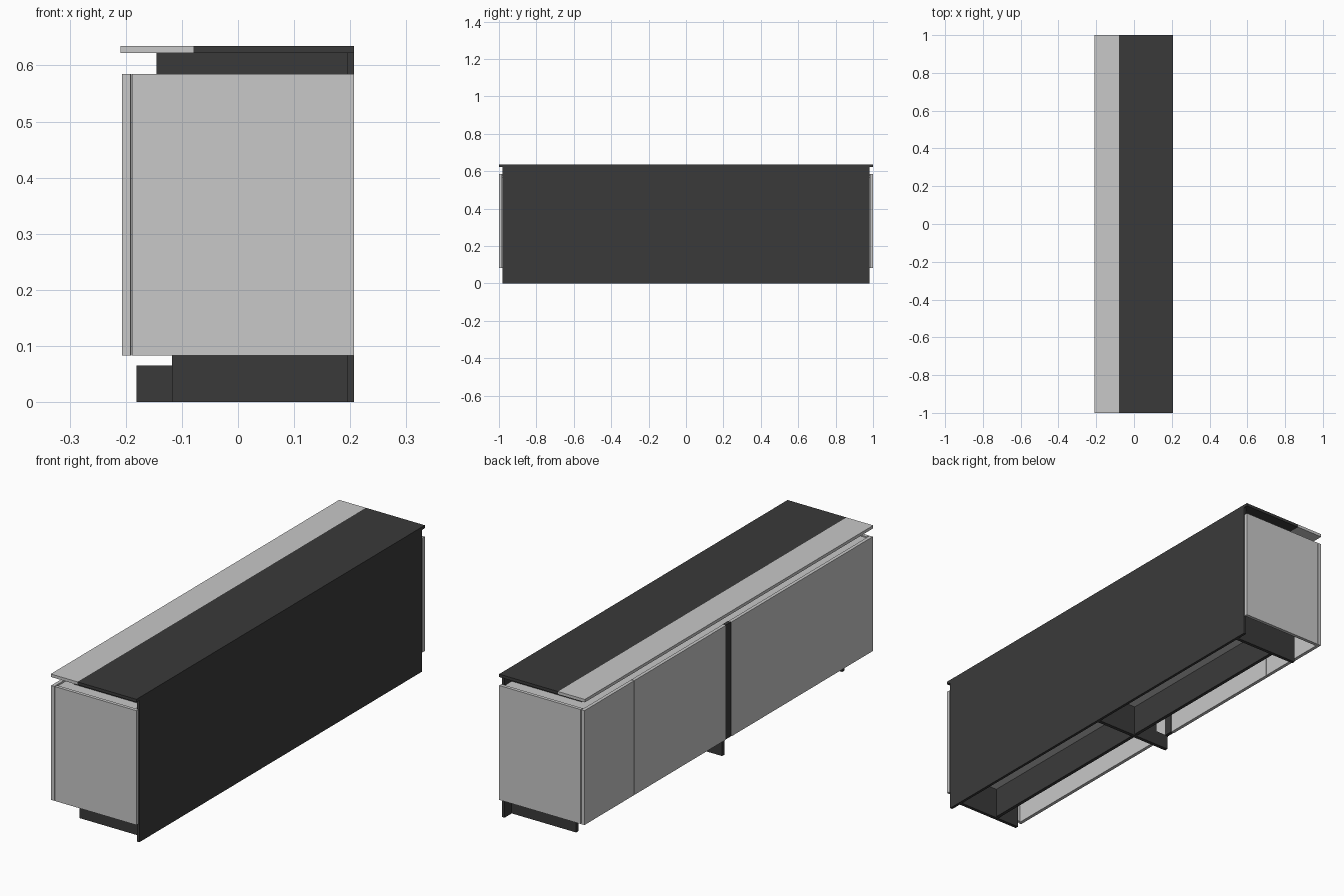
import bpy

cube = bpy.data.objects.get("Cube")
if cube:
    bpy.data.objects.remove(cube, do_unlink=True)


def material(name, value):
    mat = bpy.data.materials.new(name)
    mat.use_nodes = True
    colour = (value, value, value, 1)
    mat.diffuse_color = colour
    mat.node_tree.nodes["Principled BSDF"].inputs["Base Color"].default_value = colour
    return mat


light = material("light grey", 0.58)
dark = material("charcoal", 0.042)


def board(name, x, y, z, mat):
    """Rectangular board given by its (low, high) range on each axis."""
    spans = (x, y, z)
    bpy.ops.mesh.primitive_cube_add(size=1, location=[(a + b) / 2 for a, b in spans])
    obj = bpy.context.object
    obj.name = name
    obj.scale = [b - a for a, b in spans]
    bpy.ops.object.transform_apply(location=False, rotation=False, scale=True)
    obj.data.materials.append(mat)
    return obj


BODY = (0.083, 0.585)
FRONT, BACK = -0.207, 0.207
DOOR = (FRONT, -0.192)
INNER_BACK = 0.195

# Worktop in two colours
board("worktop_front", (-0.209, -0.079), (-1, 1), (0.622, 0.635), light)
board("worktop_back", (-0.079, BACK), (-1, 1), (0.622, 0.635), dark)

# Full-height back
board("back_panel", (INNER_BACK, BACK), (-0.98, 0.98), (0, 0.622), dark)

# Doors with a dark strip between the two halves
board("narrow_door", DOOR, (0.656, 1), BODY, light)
board("middle_door", DOOR, (0.02, 0.653), BODY, light)
board("wide_door", DOOR, (-1, -0.02), BODY, light)
board("centre_strip", (-0.205, -0.19), (-0.02, 0.02), BODY, dark)

# End panels and the uprights behind them
for side, s in (("left", 1), ("right", -1)):
    def span(a, b):
        return tuple(sorted((s * a, s * b)))
    board(side + "_end_panel", (-0.189, BACK), span(0.985, 1), BODY, light)
    board(side + "_upright", (-0.118, INNER_BACK), span(0.915, 0.93), (0, 0.57), dark)
    board(side + "_top_support", (-0.145, INNER_BACK), span(0.915, 0.93), (0.57, 0.622), dark)
    # Long rail under the carcass, either side of the centre
    board(side + "_base_rail", (-0.012, 0.003), span(0.008, 0.915), (0.005, 0.14), dark)

# Central foot with a lower nose
board("centre_upright", (-0.118, INNER_BACK), (-0.008, 0.008), (0, 0.57), dark)
board("centre_foot_nose", (-0.181, -0.118), (-0.008, 0.008), (0, 0.065), dark)

# Carcass top and bottom
board("carcass_top", (-0.189, INNER_BACK), (-0.985, 0.985), (0.566, 0.58), light)
board("carcass_bottom", (-0.012, INNER_BACK), (-0.915, 0.915), (0.14, 0.155), light)
